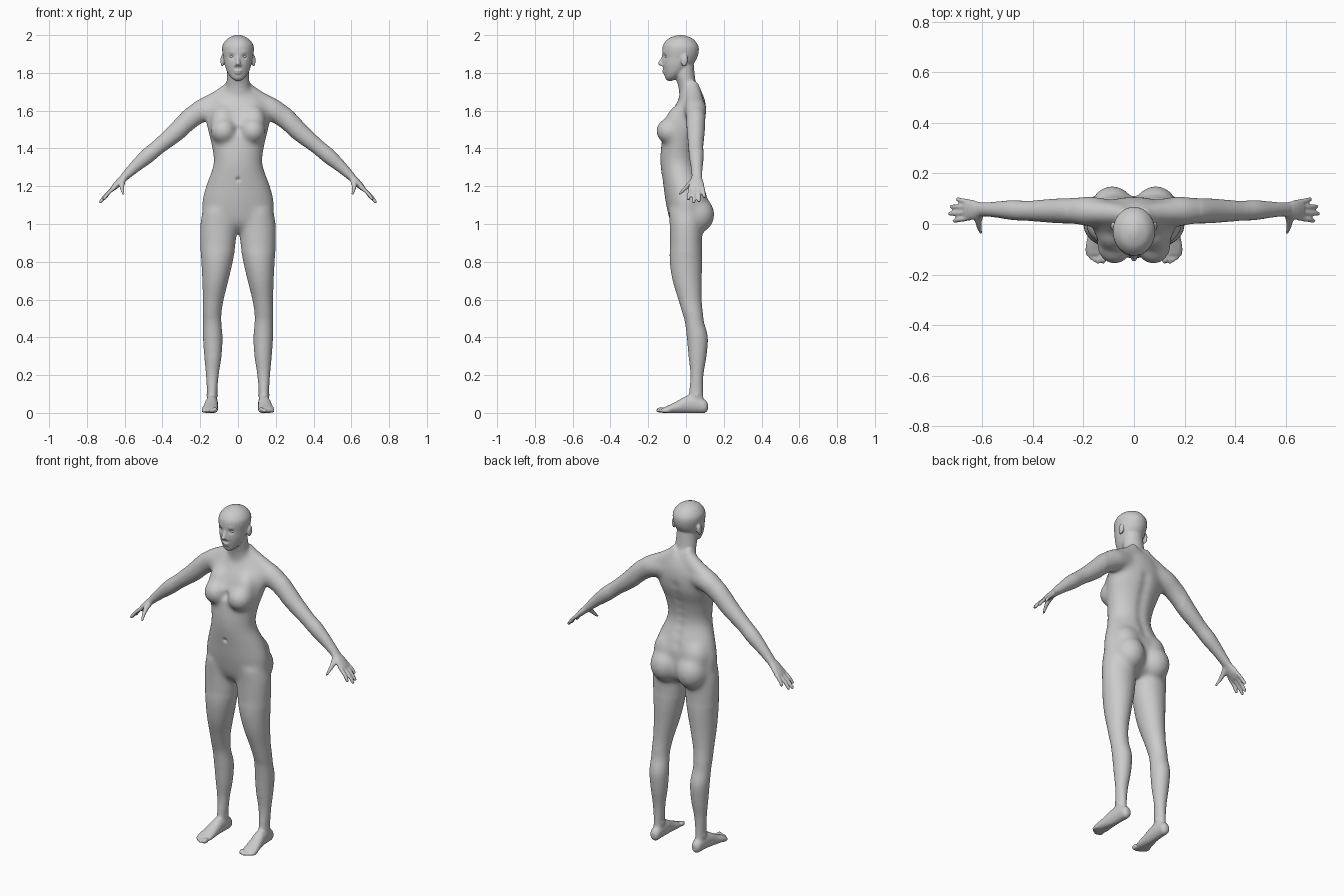
import bpy, bmesh, math
from mathutils import Vector, Matrix

X, Y, Z = Vector((1, 0, 0)), Vector((0, 1, 0)), Vector((0, 0, 1))
bm = bmesh.new()


def spline(rows, steps=5):
    """Catmull-Rom resampling of rows of numbers."""
    out = []
    n = len(rows)
    for i in range(n - 1):
        p = [rows[max(0, min(n - 1, i + k))] for k in (-1, 0, 1, 2)]
        for s in range(steps):
            t = s / steps
            out.append([0.5 * (2 * b + (c - a) * t + (2 * a - 5 * b + 4 * c - d) * t * t
                               + (3 * b - a - 3 * c + d) * t ** 3) for a, b, c, d in zip(*p)])
    return out + [list(rows[-1])]


def tube(rows, t=None, ref=Y, mirror=False, seg=28):
    """Loft elliptical rings; each row is x, y, z, radius across, radius along ref."""
    pts = spline(rows)
    for side in ((1, -1) if mirror else (1,)):
        rings = []
        for i, (x, y, z, a, b) in enumerate(pts):
            p0, p1 = pts[max(0, i - 1)], pts[min(len(pts) - 1, i + 1)]
            d = t or (Vector(p1[:3]) - Vector(p0[:3])).normalized()
            u = ref.cross(d).normalized()
            v = d.cross(u)
            ring = []
            for k in range(seg):
                ang = 2 * math.pi * k / seg
                c = Vector((x, y, z)) + u * max(a, .001) * math.cos(ang) + v * max(b, .001) * math.sin(ang)
                ring.append(bm.verts.new((c.x * side, c.y, c.z)))
            rings.append(ring)
        for r, q in zip(rings, rings[1:]):
            for k in range(seg):
                m = (k + 1) % seg
                bm.faces.new((r[k], r[m], q[m], q[k]))
        bm.faces.new(rings[0][::-1])
        bm.faces.new(rings[-1])


def ball(x, y, z, rx, ry, rz, tilt=0):
    """Ellipsoid, mirrored when off centre."""
    for side in ((1, -1) if x else (1,)):
        m = Matrix.Translation((x * side, y, z)) @ Matrix.Rotation(tilt, 4, 'X') @ Matrix.Diagonal((rx, ry, rz, 1))
        bmesh.ops.create_uvsphere(bm, u_segments=24, v_segments=16, radius=1, matrix=m)


def upright(rows, mirror=False):
    """Loft with level rings; each row is z, x, y, half width, half depth."""
    tube([(x, y, z, a, b) for z, x, y, a, b in rows], t=Z, mirror=mirror)


# Torso
upright([(.955, 0, .01, .04, .04), (1.0, 0, .01, .165, .088), (1.1, 0, 0, .192, .105),
         (1.2, 0, -.012, .171, .108), (1.32, 0, -.04, .13, .096), (1.43, 0, -.03, .144, .1),
         (1.52, 0, -.003, .166, .104), (1.6, 0, .018, .172, .09), (1.66, 0, .03, .14, .07),
         (1.71, 0, .03, .075, .05)])
# Bust and buttocks
ball(.077, -.087, 1.492, .07, .073, .07)
ball(.08, -.05, 1.545, .066, .06, .09, -.3)
ball(.086, .06, 1.05, .088, .092, .1)
ball(.082, .04, 1.13, .09, .072, .1)
# Neck and shoulder slopes
upright([(1.64, 0, .03, .08, .06), (1.70, 0, .018, .068, .056), (1.75, 0, .003, .061, .05),
         (1.8, 0, -.008, .059, .053), (1.86, 0, -.01, .055, .05)])
tube([(.02, .035, 1.72, .05, .04), (.1, .045, 1.668, .045, .045), (.19, .05, 1.615, .05, .05)], mirror=True)
# Arms
tube([(.08, .045, 1.62, .05, .05), (.17, .05, 1.608, .062, .06), (.24, .052, 1.567, .057, .053),
      (.335, .052, 1.48, .049, .047), (.42, .052, 1.41, .041, .04), (.48, .055, 1.36, .041, .04),
      (.545, .057, 1.303, .032, .032), (.605, .058, 1.245, .022, .028)], mirror=True)
# Palms
tube([(.58, .058, 1.27, .022, .027), (.61, .057, 1.24, .02, .031), (.64, .056, 1.21, .018, .04),
      (.668, .056, 1.182, .012, .041)], mirror=True)
# Fingers and thumbs
for base_y, tx, ty, tz in ((.024, .715, .012, 1.127), (.046, .734, .04, 1.112),
                           (.067, .728, .069, 1.117), (.087, .702, .098, 1.14)):
    root, tip = Vector((.65, base_y, 1.197)), Vector((tx, ty, tz))
    mid = root.lerp(tip, .55) + Vector((.003, 0, .003))
    tube([(*root, .011, .011), (*mid, .010, .010), (*root.lerp(tip, .92), .0088, .0088), (*tip, .004, .004)],
         mirror=True, seg=12)
tube([(.61, .045, 1.235, .018, .018), (.615, .012, 1.205, .016, .014), (.612, -.015, 1.178, .011, .011),
      (.606, -.034, 1.158, .009, .008), (.604, -.04, 1.152, .004, .004)], mirror=True, seg=12)
# Legs
upright([(1.08, .105, 0, .08, .092), (1.0, .104, 0, .097, .088), (.9, .106, 0, .095, .086),
         (.8, .111, 0, .083, .086), (.7, .12, .006, .069, .077), (.6, .131, .021, .055, .062),
         (.53, .137, .035, .05, .055), (.48, .137, .045, .049, .051), (.4, .134, .06, .052, .056),
         (.3, .133, .061, .046, .048), (.2, .136, .058, .034, .035), (.1, .137, .053, .027, .038),
         (.04, .137, .055, .028, .045)], mirror=True)
# Feet, ankle bones and toes
tube([(.136, .116, .033, .012, .016), (.136, .1, .035, .027, .035), (.137, .055, .045, .031, .046),
      (.14, .005, .045, .034, .047), (.145, -.05, .029, .039, .032), (.149, -.095, .018, .043, .021),
      (.149, -.122, .013, .036, .014)], t=-Y, ref=Z, mirror=True)
ball(.137, .058, .095, .034, .015, .016)
for x, y, r in ((.122, -.133, .0145), (.142, -.135, .0105), (.157, -.128, .010),
                (.171, -.118, .0095), (.183, -.105, .0095)):
    ball(x, y, r + .001, r, .024, r)
# Head
upright([(1.757, 0, -.085, .014, .014), (1.772, 0, -.078, .034, .032), (1.8, 0, -.06, .055, .056),
         (1.84, 0, -.045, .07, .079), (1.88, 0, -.033, .078, .092), (1.92, 0, -.029, .084, .097),
         (1.95, 0, -.029, .08, .091), (1.98, 0, -.029, .057, .066), (1.996, 0, -.029, .025, .03),
         (2.001, 0, -.029, .004, .004)])
# Nose, lips, ears
tube([(0, -.113, 1.9, .010, .010), (0, -.124, 1.872, .009, .012), (0, -.134, 1.85, .013, .015),
      (0, -.127, 1.838, .010, .010)], t=Z, seg=16)
ball(.011, -.122, 1.841, .009, .011, .008)
ball(0, -.113, 1.811, .024, .014, .006)
ball(0, -.111, 1.800, .021, .014, .007)
ball(0, -.092, 1.778, .022, .02, .016)
ball(.083, -.008, 1.865, .010, .018, .032, -.15)

# Fuse the parts into one skin
bmesh.ops.recalc_face_normals(bm, faces=bm.faces)
mesh = bpy.data.meshes.new("body")
bm.to_mesh(mesh)
bm.free()
body = bpy.data.objects.new("body", mesh)
bpy.context.collection.objects.link(body)
rem = body.modifiers.new("fuse", 'REMESH')
rem.mode = 'VOXEL'
rem.voxel_size = .0052
skin = bpy.data.meshes.new_from_object(body.evaluated_get(bpy.context.evaluated_depsgraph_get()))
body.modifiers.clear()
body.data = skin


# Soften: strong on the trunk, medium on limbs, light on head, hands and feet
def relax(bm, test, times):
    vs = [v for v in bm.verts if test(v.co)]
    for _ in range(times):
        bmesh.ops.smooth_vert(bm, verts=vs, factor=.5, use_axis_x=True, use_axis_y=True, use_axis_z=True)


bm = bmesh.new()
bm.from_mesh(skin)
relax(bm, lambda c: .86 < c.z < 1.745 and abs(c.x) < .27, 55)
relax(bm, lambda c: .07 < c.z < 1.77 and abs(c.x) < .63, 10)
relax(bm, lambda c: True, 2)

# Surface details pushed in or out: x, y, z, radius, push along y
dents = [(.033, -.112, 1.887, .013, .009), (-.033, -.112, 1.887, .013, .009),
         (.034, -.108, 1.908, .012, -.003), (-.034, -.108, 1.908, .012, -.003),
         (0, -.128, 1.235, .011, .010), (0, -.118, 1.5, .022, .012)]
dents += [(0, .08, 1.2 + .05 * i, .03, -.008) for i in range(8)]
for v in bm.verts:
    c = v.co
    for x, y, z, r, push in dents:
        d2 = (c.x - x) ** 2 + ((c.y - y) * .5) ** 2 + (c.z - z) ** 2
        if d2 < 9 * r * r:
            c.y += push * math.exp(-d2 / (r * r))
    c.z = max(c.z, 0)
for f in bm.faces:
    f.smooth = True
bm.to_mesh(skin)
bm.free()

# Eyes
for side, name in ((1, "left_eye"), (-1, "right_eye")):
    bpy.ops.mesh.primitive_uv_sphere_add(segments=20, ring_count=12, radius=.012,
                                         location=(.033 * side, -.0995, 1.886))
    eye = bpy.context.object
    eye.name = name
    eye.scale = (1.1, 1, .7)
    bpy.ops.object.shade_smooth()
